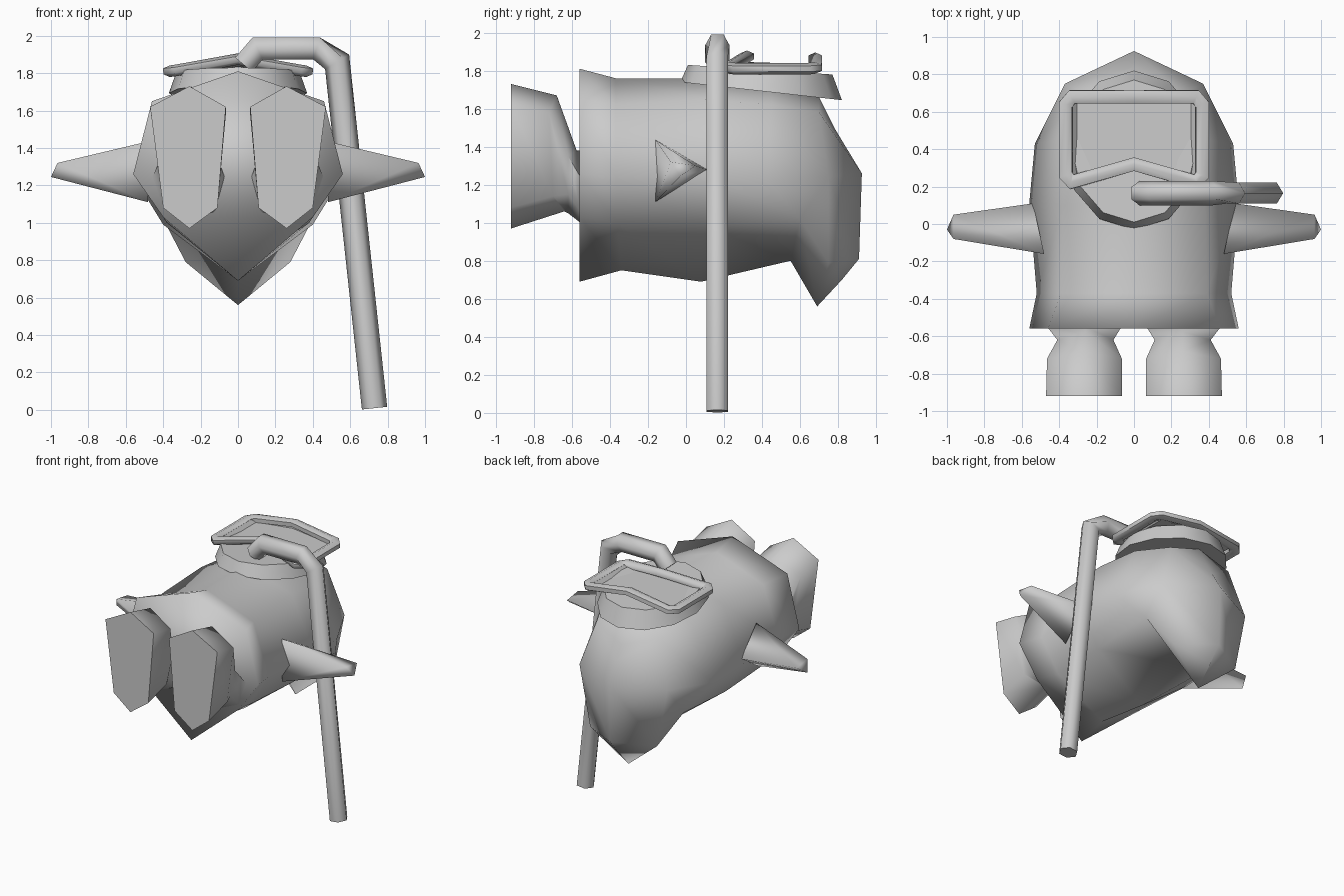
import bpy, bmesh, math
from mathutils import Vector

if "Cube" in bpy.data.objects:
    bpy.data.objects.remove(bpy.data.objects["Cube"])

grey = bpy.data.materials.new("plain grey")
grey.diffuse_color = (0.6, 0.6, 0.6, 1)
grey.use_nodes = True
grey.node_tree.nodes["Principled BSDF"].inputs["Base Color"].default_value = grey.diffuse_color


def finish(name, bm, angle=55):
    bmesh.ops.remove_doubles(bm, verts=bm.verts, dist=0.0005)
    bmesh.ops.recalc_face_normals(bm, faces=bm.faces)
    me = bpy.data.meshes.new(name)
    bm.to_mesh(me)
    bm.free()
    me.materials.append(grey)
    ob = bpy.data.objects.new(name, me)
    bpy.context.collection.objects.link(ob)
    bpy.ops.object.select_all(action='DESELECT')
    ob.select_set(True)
    bpy.context.view_layer.objects.active = ob
    bpy.ops.object.shade_smooth_by_angle(angle=math.radians(angle))
    return ob


def loft(name, rings, angle=55, cap_start=True, cap_end=True, closed=False):
    """Skin a list of equal-length point rings."""
    bm = bmesh.new()
    vs = [[bm.verts.new(p) for p in r] for r in rings]
    n = len(rings[0])
    pairs = list(zip(vs, vs[1:])) + ([(vs[-1], vs[0])] if closed else [])
    for a, b in pairs:
        for i in range(n):
            j = (i + 1) % n
            bm.faces.new((a[i], a[j], b[j], b[i]))
    if cap_start and not closed:
        bm.faces.new(vs[0])
    if cap_end and not closed:
        bm.faces.new(vs[-1])
    return finish(name, bm, angle)


def tube(name, path, radii, ref, twist=None, closed=False, angle=65, sides=6):
    """Mitred tube along a path; radii are (along ref, across ref)."""
    pts = [Vector(p) for p in path]
    n, rings = len(pts), []
    for i, p in enumerate(pts):
        d1 = (p - pts[i - 1]).normalized() if (i or closed) else None
        d2 = (pts[(i + 1) % n] - p).normalized() if (i < n - 1 or closed) else None
        d1, d2 = d1 or d2, d2 or d1
        t = (d1 + d2).normalized()
        u = (Vector(ref) - t * t.dot(Vector(ref))).normalized()
        v = t.cross(u) / max(t.dot(d1), 0.5)
        tw = math.radians(twist[i]) if twist else 0
        rings.append([p + u * radii[0] * math.cos(a + tw) + v * radii[1] * math.sin(a + tw)
                      for a in (2 * math.pi * k / sides for k in range(sides))])
    return loft(name, rings, angle, closed=closed)


def mirror_ring(half):
    """Complete a ring whose first and last points lie on x = 0."""
    return half + [(-x, y, z) for x, y, z in half[-2:0:-1]]


def flip(ring, s):
    return [(s * x, y, z) for x, y, z in ring]


# Hooded body lying face up, from hem to crown
body = [
    [(0, -.56, 1.81), (.46, -.56, 1.65), (.56, -.56, 1.26), (.40, -.56, 1.03), (0, -.56, .69)],
    [(0, -.37, 1.76), (.39, -.37, 1.62), (.52, -.37, 1.24), (.38, -.36, 1.0), (0, -.34, .75)],
    [(0, .10, 1.76), (.38, .10, 1.65), (.56, .11, 1.25), (.40, .09, .99), (0, .08, .69)],
    [(0, .45, 1.74), (.37, .45, 1.62), (.53, .43, 1.22), (.40, .60, 1.02), (0, .55, .80)],
    [(0, .70, 1.66), (.26, .70, 1.58), (.37, .75, 1.24), (.28, .75, .79), (0, .69, .56)],
    [(0, .78, 1.50), (0, .84, 1.40), (0, .925, 1.26), (0, .91, .81), (0, .82, .70)],
]
loft("hooded_body", [mirror_ring(r) for r in body], 180, cap_end=False)

# Feet with pinched ankles, and pointed arms
foot = [
    [(.26, -.92, 1.73), (.47, -.92, 1.62), (.40, -.92, 1.08),
     (.26, -.92, .97), (.11, -.92, 1.08), (.065, -.92, 1.62)],
    [(.26, -.68, 1.67), (.465, -.72, 1.58), (.40, -.70, 1.14),
     (.26, -.64, 1.06), (.11, -.70, 1.14), (.065, -.72, 1.58)],
    [(.26, -.575, 1.38), (.41, -.62, 1.35), (.37, -.62, 1.15),
     (.26, -.62, 1.05), (.15, -.62, 1.15), (.11, -.62, 1.35)],
    [(.26, -.55, 1.38), (.46, -.555, 1.24), (.40, -.555, 1.06),
     (.26, -.555, 1.0), (.12, -.555, 1.06), (.07, -.555, 1.24)],
]
arm = [
    [(.48, -.16, 1.435), (.54, .11, 1.28), (.48, -.16, 1.11)],
    [(.965, -.08, 1.32), (.965, .05, 1.30), (1.0, -.03, 1.245)],
]
for side, s in (("right", 1), ("left", -1)):
    loft(side + "_foot", [flip(r, s) for r in foot], 75)
    loft(side + "_arm", [flip(r, s) for r in arm], 180, cap_start=False)


# Sloping collar under the mask
def oval(rx, y0, y1, z0, z1, sides=12):
    out = []
    for k in range(sides):
        a = 2 * math.pi * k / sides
        f = (1 - math.cos(a)) / 2
        out.append((rx * math.sin(a), y0 + (y1 - y0) * f, z0 + (z1 - z0) * f))
    return out


loft("mask_collar", [oval(.37, -.03, .82, 1.74, 1.645), oval(.33, .01, .77, 1.83, 1.78)], 40)

# Mask frame with nose notch, curved down at the sides
half = [(0, .32, 1.875), (.33, .225, 1.815), (.365, .26, 1.81),
        (.365, .64, 1.81), (.33, .68, 1.815), (0, .68, 1.865)]
tube("mask_frame", mirror_ring(half), (.031, .04), (0, 0, 1), closed=True)

# Recessed lens with sloping side walls
rim = [(0, .33, 1.88), (.33, .245, 1.825), (.33, .66, 1.825), (0, .66, 1.865)]
pane = [(0, .335, 1.845), (.305, .25, 1.80), (.305, .655, 1.80), (0, .655, 1.835)]
loft("mask_lens", [mirror_ring(rim), mirror_ring(pane)], 30, cap_start=False)

# Breathing tube: mouthpiece, bridge and long pipe to the ground
tube("breathing_tube",
     [(.03, .165, 1.845), (.105, .165, 1.932), (.42, .165, 1.932),
      (.53, .165, 1.86), (.73, .165, .009)],
     (.065, .068), (0, 1, 0), twist=(0, 0, 0, 30, 30), angle=65)
